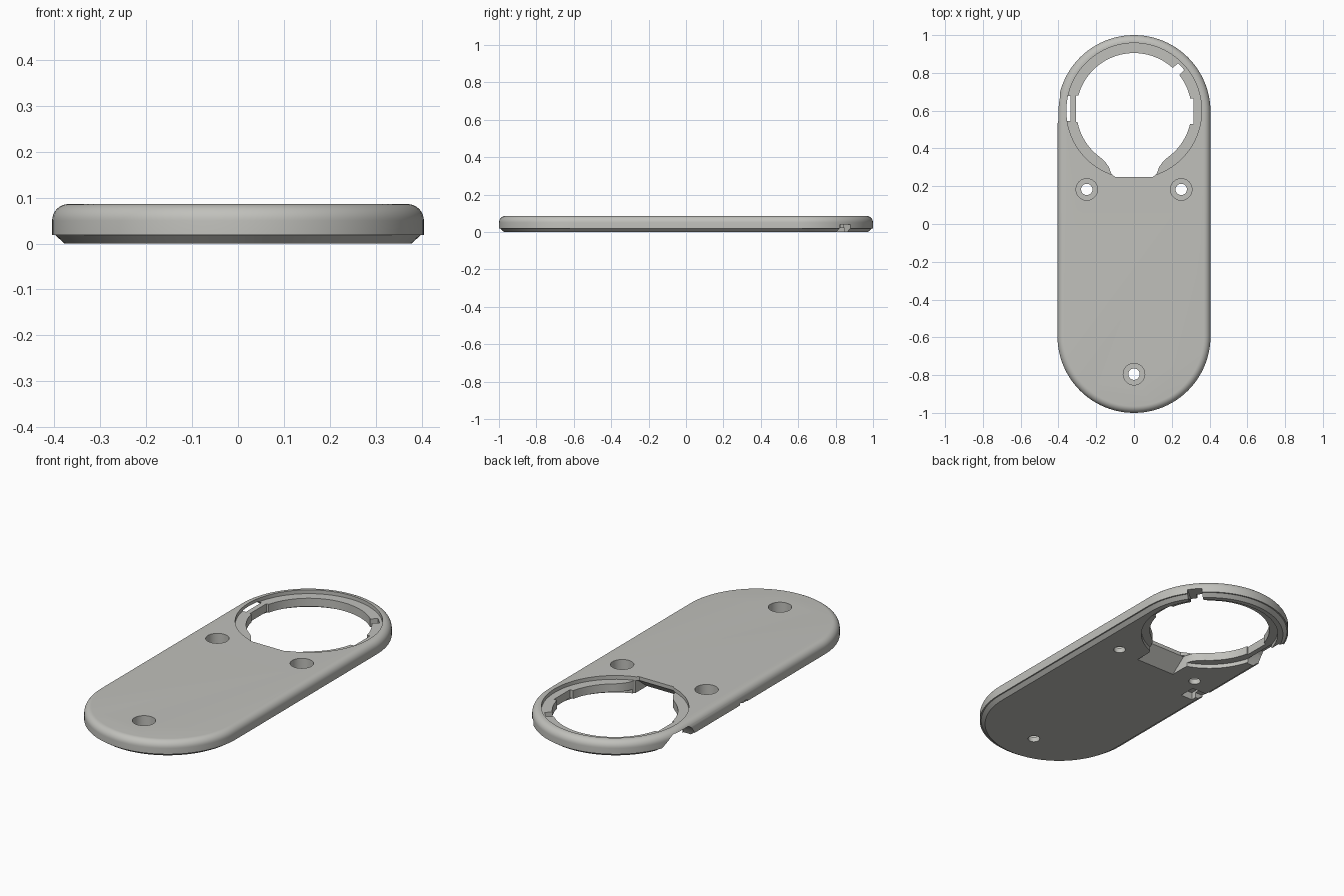
import bpy, bmesh, math
from mathutils import Matrix, Vector

if "Cube" in bpy.data.objects:
    bpy.data.objects.remove(bpy.data.objects["Cube"])

CY = 0.595      # centre of the rounded ends
HY = 0.6        # centre of the large opening
R = 0.405       # half width of the plate

grey = bpy.data.materials.new("warm_grey")
grey.diffuse_color = (0.53, 0.53, 0.50, 1)
grey.use_nodes = True
grey.node_tree.nodes["Principled BSDF"].inputs["Base Color"].default_value = grey.diffuse_color


def loft(name, rings):
    """Closed solid through equal-length rings of 3D points."""
    bm = bmesh.new()
    vs = [[bm.verts.new(p) for p in r] for r in rings]
    n = len(rings[0])
    for a, b in zip(vs, vs[1:]):
        for i in range(n):
            j = (i + 1) % n
            bm.faces.new((a[i], a[j], b[j], b[i]))
    bm.faces.new(vs[0][::-1])
    bm.faces.new(vs[-1])
    bmesh.ops.recalc_face_normals(bm, faces=bm.faces)
    me = bpy.data.meshes.new(name)
    bm.to_mesh(me)
    bm.free()
    ob = bpy.data.objects.new(name, me)
    bpy.context.collection.objects.link(ob)
    return ob


def stadium(r, z, n=48):
    pts = []
    for c, start in ((CY, 0), (-CY, math.pi)):
        for i in range(n + 1):
            a = start + math.pi * i / n
            pts.append((r * math.cos(a), c + r * math.sin(a), z))
    return pts


def circle(x, y, r, z, n=96):
    return [(x + r * math.cos(2 * math.pi * i / n),
             y + r * math.sin(2 * math.pi * i / n), z) for i in range(n)]


def prism(pts, z0, z1):
    return loft("cutter", [[(x, y, z) for x, y in pts] for z in (z0, z1)])


def box(x0, x1, y0, y1, z0, z1):
    return prism([(x0, y0), (x1, y0), (x1, y1), (x0, y1)], z0, z1)


def drill(x, y, r, z0, z1, n=96):
    return loft("cutter", [circle(x, y, r, z, n) for z in (z0, z1)])


def radial(angle, r0, r1, w, z0, z1):
    """Box pointing outward from the centre of the opening."""
    ob = box(r0, r1, -w / 2, w / 2, z0, z1)
    ob.data.transform(Matrix.Translation((0, HY, 0)) @ Matrix.Rotation(angle, 4, 'Z'))
    return ob


# Plate: chamfered foot, small step, straight wall, rounded top edge
profile = [(0.378, 0), (0.398, 0.018), (R, 0.018)]
for i in range(9):
    a = math.pi / 2 * i / 8
    profile.append((R - 0.036 + 0.036 * math.cos(a), 0.050 + 0.036 * math.sin(a)))
plate = loft("cover_plate", [stadium(r, z) for r, z in profile])
plate.data.materials.append(grey)

cutters = []
# Large opening: top recess with a flat front edge, through hole, bottom recess
recess = [(x, max(y, 0.25)) for x, y, z in circle(0, HY, 0.358, 0)]
cutters.append(prism(recess, 0.066, 0.2))
cutters.append(drill(0, HY, 0.305, -0.1, 0.2))
cutters.append(drill(0, HY, 0.348, -0.1, 0.022))

# Flared mouth at the front of the opening
half = [(0.10, 0.25), (0.12, 0.265), (0.132, 0.30), (0.155, 0.332), (0.20, 0.372)]
cutters.append(prism(half + [(-x, y) for x, y in half[::-1]], -0.1, 0.2))

# Sloped underside of the mouth
slope = [(0.14, -0.02), (0.25, 0.066), (0.34, 0.066), (0.34, -0.02)]
cutters.append(loft("cutter", [[(x, y, z) for y, z in slope] for x in (-0.12, 0.115)]))

# Key flats and notch of the opening
cutters.append(box(0.25, 0.316, 0.53, 0.665, -0.1, 0.2))
cutters.append(box(-0.308, -0.25, 0.54, 0.68, -0.1, 0.2))
cutters.append(radial(math.radians(43), 0.25, 0.342, 0.05, -0.1, 0.2))
cutters.append(radial(math.radians(39), 0.25, 0.5, 0.075, -0.1, 0.04))

# Cable gap through the left wall
gap = [(0.49, -0.02), (0.505, 0.02), (0.53, 0.055), (0.55, 0.069),
       (0.67, 0.069), (0.69, 0.06), (0.74, 0.02), (0.76, -0.02)]
cutters.append(loft("cutter", [[(x, y, z) for y, z in gap] for x in (-0.5, -0.335)]))

# Small latch pocket under the left edge
cutters.append(box(-0.36, -0.29, 0.03, 0.12, -0.1, 0.04))
cutters.append(box(-0.5, -0.35, 0.06, 0.12, -0.1, 0.028))

# Counterbored screw holes
for x, y in ((-0.25, 0.183), (0.25, 0.183), (0, -0.795)):
    cutters.append(drill(x, y, 0.057, 0.028, 0.2, 48))
    cutters.append(drill(x, y, 0.03, -0.1, 0.2, 32))

bpy.context.view_layer.objects.active = plate
plate.select_set(True)
for c in cutters:
    c.hide_render = True
    m = plate.modifiers.new("cut", 'BOOLEAN')
    m.operation = 'DIFFERENCE'
    m.solver = 'EXACT'
    m.object = c
    bpy.ops.object.modifier_apply(modifier=m.name)
    bpy.data.objects.remove(c)

bpy.ops.object.shade_smooth_by_angle(angle=math.radians(30))
